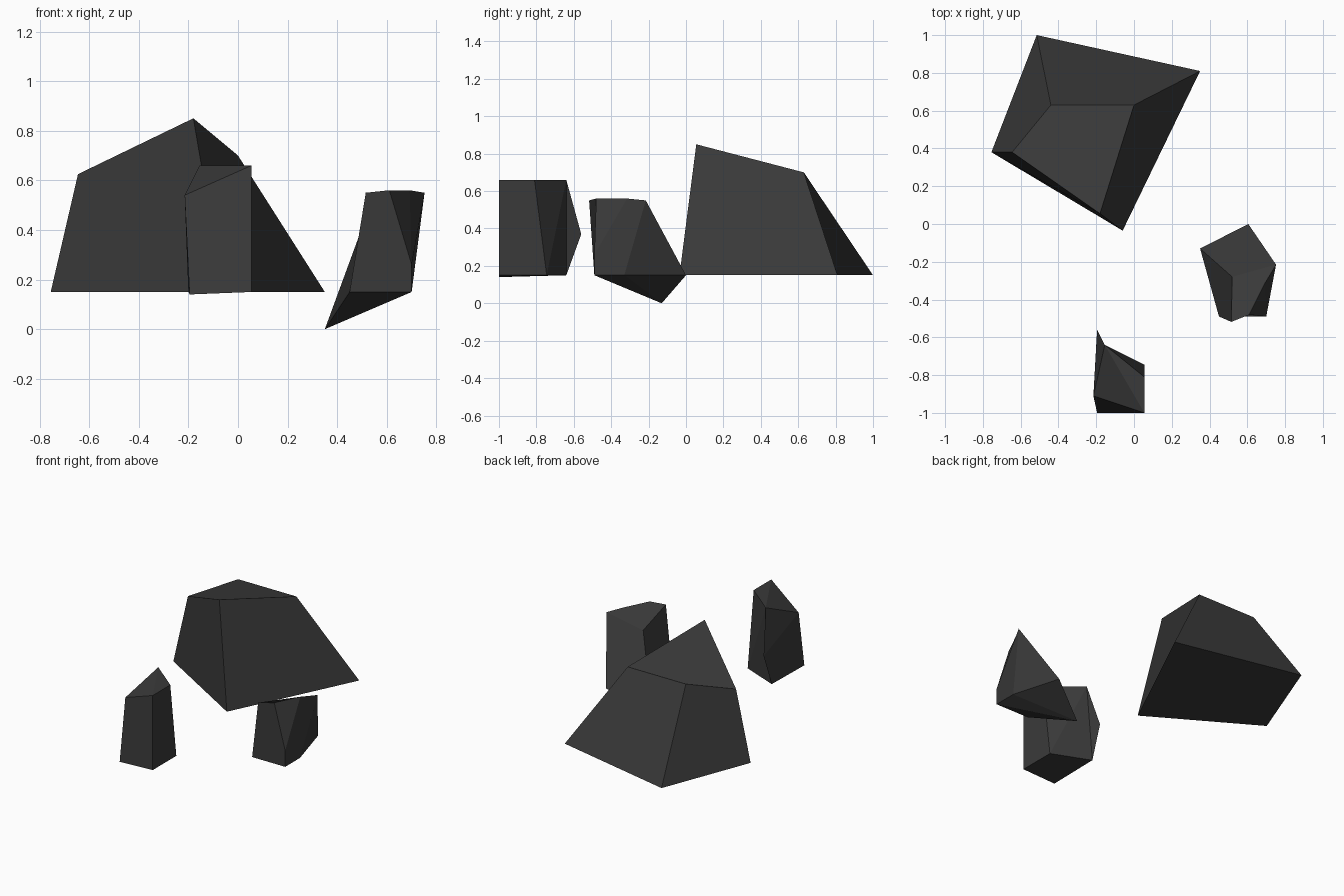
import bpy, bmesh

if "Cube" in bpy.data.objects:
    bpy.data.objects.remove(bpy.data.objects["Cube"])

stone = bpy.data.materials.new("dark_stone")
stone.diffuse_color = (0.042, 0.042, 0.042, 1)
stone.use_nodes = True
stone.node_tree.nodes["Principled BSDF"].inputs["Base Color"].default_value = stone.diffuse_color


def rock(name, corners, faces):
    """Flat-faced rock: lettered corners, each face spelled by its corners."""
    bm = bmesh.new()
    v = {k: bm.verts.new(co) for k, co in corners.items()}
    for f in faces.split():
        bm.faces.new([v[k] for k in f])
    bmesh.ops.recalc_face_normals(bm, faces=bm.faces)
    me = bpy.data.meshes.new(name)
    bm.to_mesh(me)
    bm.free()
    me.materials.append(stone)
    ob = bpy.data.objects.new(name, me)
    bpy.context.collection.objects.link(ob)
    return ob


# Large boulder: four-sided base tapering to a tilted top
rock("large_rock", dict(
    a=(-0.755, 0.38, 0.15), b=(-0.06, -0.035, 0.15), c=(0.35, 0.81, 0.15), d=(-0.515, 1.0, 0.15),
    A=(-0.645, 0.38, 0.625), B=(-0.18, 0.055, 0.85), C=(0.0, 0.63, 0.70), D=(-0.44, 0.63, 0.70)),
    "abcd ABCD abBA bcCB cdDC daAD")

# Front stone: upright block with a shoulder dropping to the back left
rock("front_rock", dict(
    A=(0.055, -1.0, 0.66), B=(0.055, -0.81, 0.66), C=(-0.155, -0.64, 0.66),
    D=(-0.215, -0.91, 0.54), E=(-0.195, -0.56, 0.37),
    F=(-0.195, -1.0, 0.14), G=(0.055, -1.0, 0.15), H=(0.055, -0.745, 0.15), I=(-0.2, -0.64, 0.15)),
    "ABC ACD DCE ADFG ABHG BCH CIH CEI DEIF FGHI")

# Side stone: leaning block with one low corner touching the ground
rock("side_rock", dict(
    P=(0.35, -0.13, 0.0), Q=(0.605, 0.0, 0.15), R=(0.70, -0.33, 0.15),
    S=(0.70, -0.49, 0.15), T=(0.45, -0.49, 0.15),
    U=(0.515, -0.518, 0.55), V=(0.752, -0.215, 0.55), W=(0.52, -0.28, 0.463),
    X=(0.61, -0.48, 0.56), Y=(0.692, -0.315, 0.56), Z=(0.70, -0.49, 0.26)),
    "PQVW WVYXU UXZST XYZ YVRSZ VQR WUTP PTS PSR PRQ")
